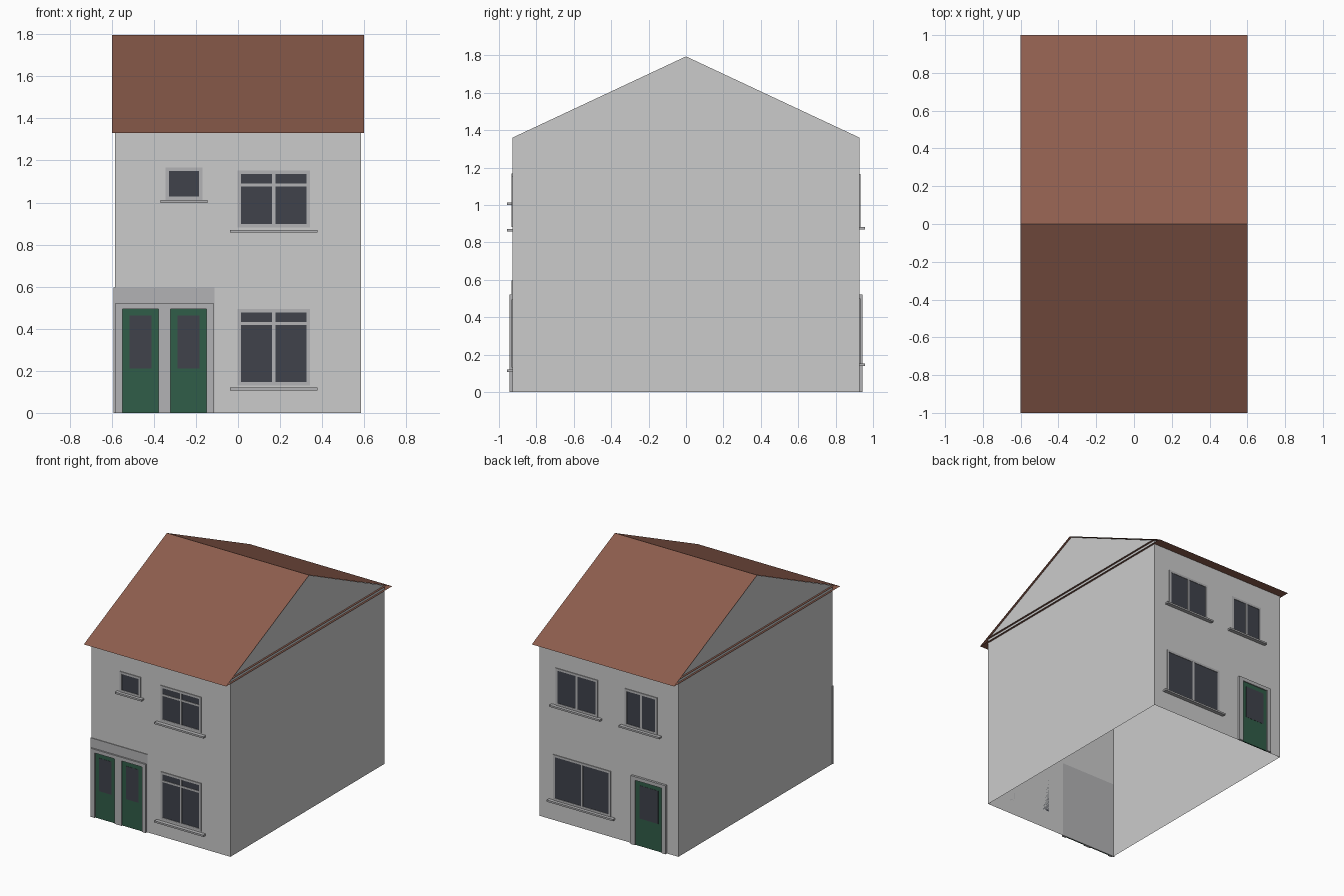
import bpy, bmesh

if "Cube" in bpy.data.objects:
    bpy.data.objects.remove(bpy.data.objects["Cube"])

def material(name, rgb):
    m = bpy.data.materials.new(name)
    m.diffuse_color = (*rgb, 1)
    m.use_nodes = True
    m.node_tree.nodes["Principled BSDF"].inputs["Base Color"].default_value = m.diffuse_color
    return m

BROWN = material("roof_brown", (0.27, 0.11, 0.075))
GREEN = material("door_green", (0.03, 0.11, 0.065))
GLASS = material("dark_glass", (0.05, 0.055, 0.07))
TRIM = material("trim_grey", (0.45, 0.45, 0.46))

W, D, H = 0.585, 0.927, 1.36      # wall half width, half depth, height
EAVE, RIDGE, RX = 1.33, 1.797, 0.6

def mesh_object(name, verts, faces, mat=None):
    me = bpy.data.meshes.new(name)
    me.from_pydata(verts, [], faces)
    ob = bpy.data.objects.new(name, me)
    bpy.context.collection.objects.link(ob)
    if mat:
        me.materials.append(mat)
    return ob

def boxes(name, side, items, mat=None):
    """One object of boxes on a facade; item = x0, x1, z0, z1, near, far from wall."""
    bm = bmesh.new()
    for x0, x1, z0, z1, d0, d1 in items:
        cube = bmesh.ops.create_cube(bm, size=1)["verts"]
        y0, y1 = side * (D + d0), side * (D + d1)
        for v in cube:
            v.co.x = x1 if v.co.x > 0 else x0
            v.co.y = y1 if v.co.y > 0 else y0
            v.co.z = z1 if v.co.z > 0 else z0
    bmesh.ops.recalc_face_normals(bm, faces=bm.faces)
    ob = mesh_object(name, [], [], mat)
    bm.to_mesh(ob.data)
    bm.free()

def window(name, side, x0, x1, z0, z1, mullion=True, transom=False, t=0.017):
    p = 0.005
    xm = (x0 + x1) / 2
    bars = [(x0, x0 + t, z0, z1, 0, p), (x1 - t, x1, z0, z1, 0, p),
            (x0 + t, x1 - t, z0, z0 + t, 0, p), (x0 + t, x1 - t, z1 - t, z1, 0, p)]
    if mullion:
        bars.append((xm - .008, xm + .008, z0 + t, z1 - t, 0, p))
    if transom:
        for a, b in ((x0 + t, xm - .008), (xm + .008, x1 - t)):
            bars.append((a, b, z1 - .076, z1 - .062, 0, p))
    boxes(name + "_frame", side, bars, TRIM)
    boxes(name + "_glass", side, [(x0 + t, x1 - t, z0 + t, z1 - t, 0, .002)], GLASS)
    e = 0.035 if mullion else 0.024
    gap = 0.011 if mullion and side < 0 else 0.0
    boxes(name + "_sill", side,
          [(x0 - e, x1 + e, z0 - gap - .013, z0 - gap, 0, .029)], TRIM)

def doors(name, side, x0, x1, leaves):
    """Surround posts and head, with recessed door leaves and glazing."""
    top, head, p = 0.495, 0.522, 0.017
    edges = [x0] + [v for leaf in leaves for v in leaf] + [x1]
    posts = [(edges[i], edges[i + 1], 0, top, 0, p) for i in range(0, len(edges), 2)]
    boxes(name + "_surround", side, posts + [(x0, x1, top, head, 0, p)], TRIM)
    boxes(name + "_leaf", side, [(a, b, 0, top, 0, .009) for a, b in leaves], GREEN)
    boxes(name + "_glazing", side,
          [(a + .033, b - .033, .21, .462, .009, .0105) for a, b in leaves], GLASS)

# Wall shell, open underneath, with gable triangles
base = [(-W, -D), (W, -D), (W, D), (-W, D)]
verts = [(x, y, z) for z in (0, H) for x, y in base]
verts += [(W, 0, RIDGE - .003), (-W, 0, RIDGE - .003)]
mesh_object("walls", verts, [(0, 1, 5, 4), (1, 2, 6, 5), (2, 3, 7, 6), (3, 0, 4, 7),
                             (5, 6, 8), (7, 4, 9)])

# Thin roof slopes with soffit
mesh_object("roof", [(-RX, -1, EAVE), (RX, -1, EAVE), (RX, 0, RIDGE), (-RX, 0, RIDGE),
                     (RX, 1, EAVE), (-RX, 1, EAVE)],
            [(0, 1, 2, 3), (3, 2, 4, 5), (0, 5, 4, 1)], BROWN)

# Narrow ledges below the gables
for s, label in ((1, "right"), (-1, "left")):
    mesh_object("gable_ledge_" + label,
                [(s * W, -D, H), (s * RX, -D, H), (s * RX, D, H), (s * W, D, H)],
                [(0, 1, 2, 3)], BROWN)

# Front facade
window("front_small_window", -1, -.345, -.169, 1.012, 1.167, mullion=False)
window("front_upper_window", -1, -.002, .342, .881, 1.152, transom=True)
window("front_lower_window", -1, -.002, .342, .131, .495, transom=True)
boxes("porch_panel", -1, [(-.593, -.112, 0, .595, -.002, .005)], TRIM)
doors("front_door", -1, -.583, -.117, [(-.548, -.379), (-.321, -.150)])

# Back facade
window("back_upper_wide_window", 1, .093, .449, .882, 1.165)
window("back_upper_narrow_window", 1, -.407, -.136, .882, 1.165)
window("back_lower_window", 1, -.017, .470, .153, .50)
doors("back_door", 1, -.49, -.195, [(-.455, -.23)])
